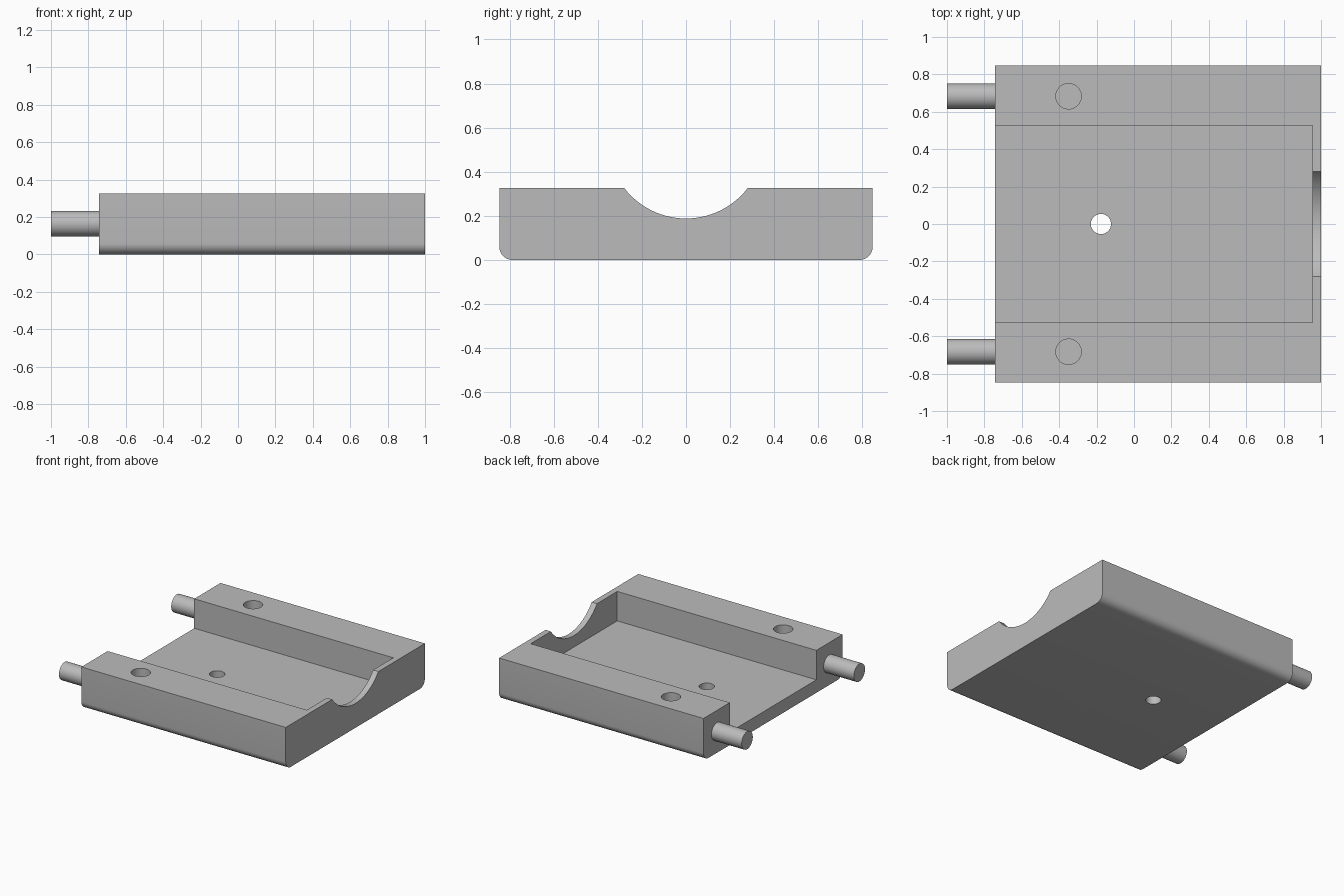
import bpy
import math

if "Cube" in bpy.data.objects:
    bpy.data.objects.remove(bpy.data.objects["Cube"])

BACK, FRONT = -0.742, 1.0        # body ends along x
HALF_Y, TOP, FLOOR = 0.847, 0.327, 0.1
PIN_Y, PIN_Z, PIN_R = 0.683, 0.165, 0.068
HOLE_X = -0.35

grey = bpy.data.materials.new("plain grey")
grey.use_nodes = True
colour = (0.5, 0.5, 0.5, 1)
grey.diffuse_color = colour
grey.node_tree.nodes["Principled BSDF"].inputs["Base Color"].default_value = colour


def box(name, low, high):
    centre = [(a + b) / 2 for a, b in zip(low, high)]
    bpy.ops.mesh.primitive_cube_add(size=1, location=centre)
    ob = bpy.context.object
    ob.name = name
    ob.scale = [b - a for a, b in zip(low, high)]
    bpy.ops.object.transform_apply(location=False, rotation=False, scale=True)
    return ob


def cylinder(name, radius, depth, centre, along_x=False, sides=48):
    bpy.ops.mesh.primitive_cylinder_add(
        vertices=sides, radius=radius, depth=depth, location=centre,
        rotation=(0, math.pi / 2 if along_x else 0, 0))
    ob = bpy.context.object
    ob.name = name
    return ob


def apply(ob, modifier):
    bpy.ops.object.select_all(action="DESELECT")
    bpy.context.view_layer.objects.active = ob
    ob.select_set(True)
    bpy.ops.object.modifier_apply(modifier=modifier.name)


def cut(ob, cutter):
    mod = ob.modifiers.new("cut", "BOOLEAN")
    mod.operation = "DIFFERENCE"
    mod.solver = "EXACT"
    mod.object = cutter
    apply(ob, mod)
    bpy.data.objects.remove(cutter)


def finish(ob):
    ob.data.materials.clear()
    ob.data.materials.append(grey)
    bpy.ops.object.select_all(action="DESELECT")
    bpy.context.view_layer.objects.active = ob
    ob.select_set(True)
    bpy.ops.object.shade_smooth_by_angle(angle=math.radians(30))


# Body with its two long lower edges rounded
body = box("tray_body", (BACK, -HALF_Y, 0), (FRONT, HALF_Y, TOP))
weights = body.data.attributes.new("bevel_weight_edge", "FLOAT", "EDGE")
for edge in body.data.edges:
    a, b = (body.data.vertices[i].co for i in edge.vertices)
    weights.data[edge.index].value = float(a.z < 0 and b.z < 0 and abs(a.x - b.x) > 1)
bevel = body.modifiers.new("rounded_edges", "BEVEL")
bevel.limit_method = "WEIGHT"
bevel.width = 0.06
bevel.segments = 8
apply(body, bevel)

# Open channel, and the round notch in the end wall
cut(body, box("channel_cutter", (BACK - 0.1, -0.527, FLOOR), (0.955, 0.527, TOP + 0.1)))
cut(body, cylinder("notch_cutter", 0.353, 0.3, (FRONT, 0, 0.541), True, 96))

# Drain hole through the floor, and a blind hole in each rail
cut(body, cylinder("drain_cutter", 0.054, 0.4, (-0.177, 0, 0.05)))
for side in (-1, 1):
    cut(body, cylinder("rail_hole_cutter", PIN_R, 0.4, (HOLE_X, side * PIN_Y, FLOOR + 0.2)))
finish(body)

# Pins out of the open end of the rails
for side, label in ((-1, "right"), (1, "left")):
    pin = cylinder(label + "_pin", PIN_R, BACK + 1.02,
                   ((BACK - 0.98) / 2, side * PIN_Y, PIN_Z), True)
    finish(pin)
